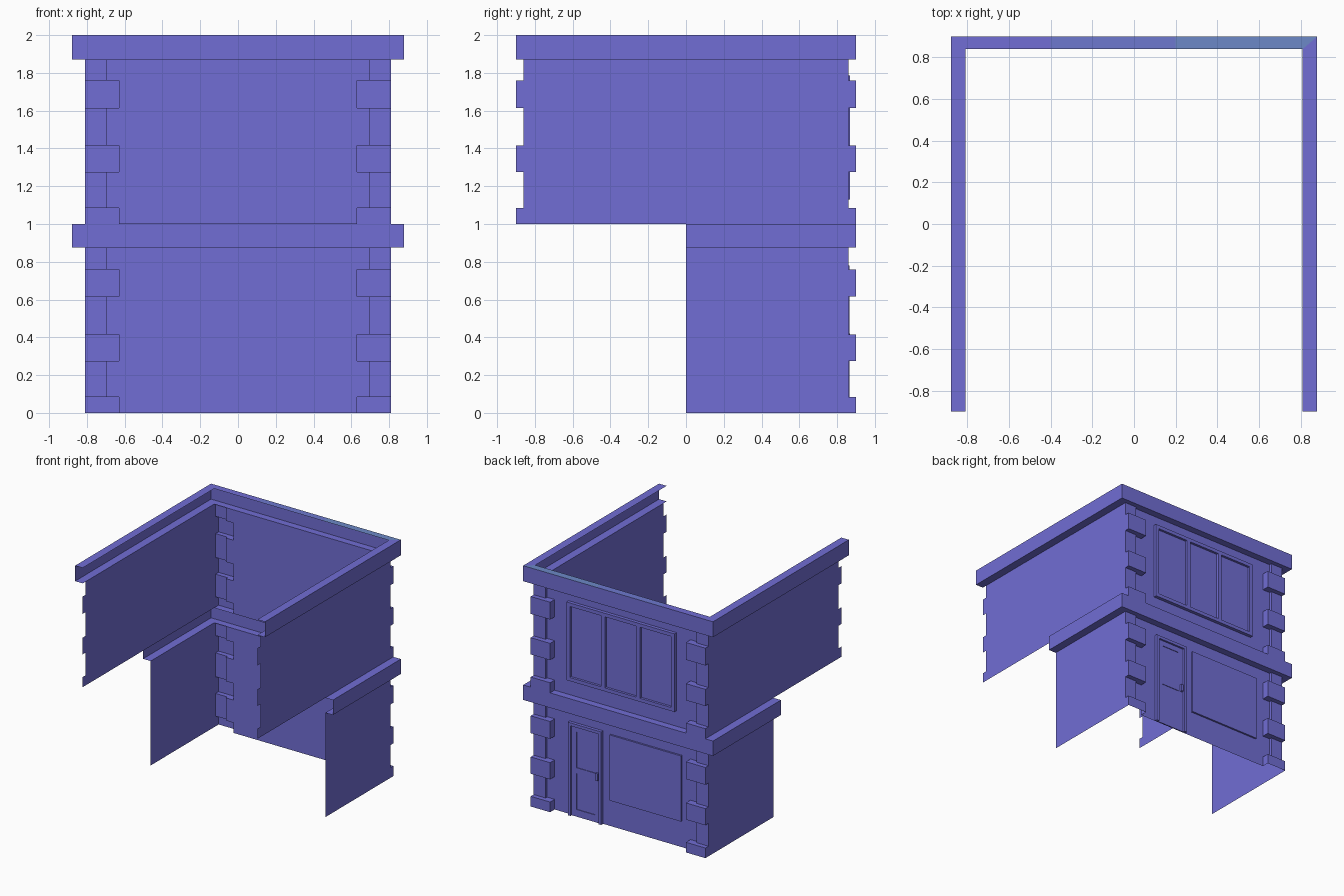
import bpy, bmesh

if "Cube" in bpy.data.objects:
    bpy.data.objects.remove(bpy.data.objects["Cube"])

# ---- flat colours ----
def mat(name, c):
    m = bpy.data.materials.new(name)
    m.diffuse_color = (*c, 1)
    m.use_nodes = True
    m.node_tree.nodes["Principled BSDF"].inputs["Base Color"].default_value = m.diffuse_color
    return m

VIOLET = mat("violet blue", (0.165, 0.155, 0.66))
MIX = mat("muted blue", (0.155, 0.19, 0.62))
TEAL = mat("teal blue", (0.15, 0.25, 0.57))

WX = 0.81      # side wall plane
WALL = 0.84    # back wall plane
PIL = 0.86     # corner pilaster plane
OUT = 0.90     # quoin block and cornice plane
BANDS = [(0, 0.085), (0.275, 0.415), (0.615, 0.76)]   # quoin heights on each floor


def make(name, quads, mats=(VIOLET,), idx=None):
    me = bpy.data.meshes.new(name)
    bm = bmesh.new()
    for i, q in enumerate(quads):
        f = bm.faces.new([bm.verts.new(p) for p in q])
        if idx:
            f.material_index = idx[i]
    bmesh.ops.remove_doubles(bm, verts=bm.verts, dist=1e-5)
    bmesh.ops.recalc_face_normals(bm, faces=bm.faces)
    bm.to_mesh(me)
    bm.free()
    for m in mats:
        me.materials.append(m)
    ob = bpy.data.objects.new(name, me)
    bpy.context.collection.objects.link(ob)
    return ob


def relief(name, rects, edge=None):
    """Stepped sheet facing +y. rects = (x0, x1, z0, z1, y); later ones win.
    edge = depth the outer rim returns to (None leaves it open)."""
    xs = sorted({v for r in rects for v in r[:2]})
    zs = sorted({v for r in rects for v in r[2:4]})

    def depth(i, k):
        d = edge
        if 0 <= i < len(xs) - 1 and 0 <= k < len(zs) - 1:
            cx, cz = (xs[i] + xs[i + 1]) / 2, (zs[k] + zs[k + 1]) / 2
            for x0, x1, z0, z1, y in rects:
                if x0 < cx < x1 and z0 < cz < z1:
                    d = y
        return d

    quads = []
    for i in range(-1, len(xs) - 1):
        for k in range(-1, len(zs) - 1):
            d = depth(i, k)
            if i >= 0 and k >= 0:
                quads.append([(xs[i + 1], d, zs[k]), (xs[i], d, zs[k]),
                              (xs[i], d, zs[k + 1]), (xs[i + 1], d, zs[k + 1])])
            r, u = depth(i + 1, k), depth(i, k + 1)
            if k >= 0 and None not in (d, r) and d != r:
                x = xs[i + 1]
                quads.append([(x, d, zs[k]), (x, r, zs[k]), (x, r, zs[k + 1]), (x, d, zs[k + 1])])
            if i >= 0 and None not in (d, u) and d != u:
                z = zs[k + 1]
                quads.append([(xs[i], d, z), (xs[i], u, z), (xs[i + 1], u, z), (xs[i + 1], d, z)])
    return make(name, quads)


# ---- back facade with pilasters and quoin blocks ----
def facade(name, z0, z1):
    rects = [(-WX, WX, z0, z1, WALL)]
    for a, b in ((-WX, -0.70), (0.70, WX)):
        rects.append((a, b, z0, z1, PIL))
    for a, b in ((-WX, -0.63), (0.63, WX)):
        for lo, hi in BANDS:
            rects.append((a, b, z0 + lo, z0 + hi, OUT))
    return relief(name, rects)


# ---- side wall sheet whose ends follow the quoin outline ----
def side_wall(name, x, z0, z1, front):
    cuts = [z0] + [z0 + v for b in BANDS for v in b if v > 0] + [z1]
    quads = []
    for i, (a, b) in enumerate(zip(cuts, cuts[1:])):
        back = OUT if i % 2 == 0 and i < 5 else PIL
        f = -back if front else 0.0
        quads.append([(x, f, a), (x, back, a), (x, back, b), (x, f, b)])
    ob = make(name, quads)
    if (ob.data.polygons[0].normal.x > 0) != (x > 0):
        ob.data.flip_normals()


# ---- cornice: C-shaped channel swept round three sides ----
def cornice(name, y0, z0, z1, tinted):
    path = [((-0.88, y0), (-WX, y0)), ((-0.88, OUT), (-WX, WALL)),
            ((-0.4, OUT), (-0.4, WALL)), ((0.2, OUT), (0.2, WALL)),
            ((0.88, OUT), (WX, WALL)), ((0.88, y0), (WX, y0))]
    quads, idx = [], []
    for s, ((oa, ia), (ob, ib)) in enumerate(zip(path, path[1:])):
        quads.append([(*ia, z1), (*oa, z1), (*ob, z1), (*ib, z1)])   # top
        quads.append([(*oa, z1), (*oa, z0), (*ob, z0), (*ob, z1)])   # outer face
        quads.append([(*oa, z0), (*ia, z0), (*ib, z0), (*ob, z0)])   # underside
        tint = {2: 1, 3: 2}.get(s, 0) if tinted else 0
        idx += [tint, 0, 0]
    make(name, quads, (VIOLET, MIX, TEAL), idx)


facade("lower_facade", 0, 0.875)
facade("upper_facade", 1.0, 1.87)
for side, x in (("left", -WX), ("right", WX)):
    side_wall(side + "_lower_wall", x, 0, 0.875, False)
    side_wall(side + "_upper_wall", x, 1.0, 1.87, True)
cornice("lower_cornice", 0.0, 0.875, 1.0, False)
cornice("upper_cornice", -OUT, 1.87, 2.0, True)

# ---- upper triple window ----
panes = [(-0.5, 0.5, 1.13, 1.785, 0.868)]
for c in (-0.325, 0, 0.325):
    panes.append((c - 0.145, c + 0.145, 1.16, 1.755, 0.848))
relief("upper_window", panes, WALL)

# ---- lower shop window ----
relief("lower_window", [(-0.55, 0.11, 0.22, 0.77, 0.855)], WALL)

# ---- door with frame, two panels and handle ----
relief("door", [(0.18, 0.49, 0, 0.78, 0.866), (0.205, 0.465, 0, 0.755, 0.85),
                (0.25, 0.42, 0.06, 0.36, 0.845), (0.25, 0.42, 0.41, 0.71, 0.845)], WALL)
relief("door_handle", [(0.215, 0.235, 0.36, 0.42, 0.868)], 0.85)
